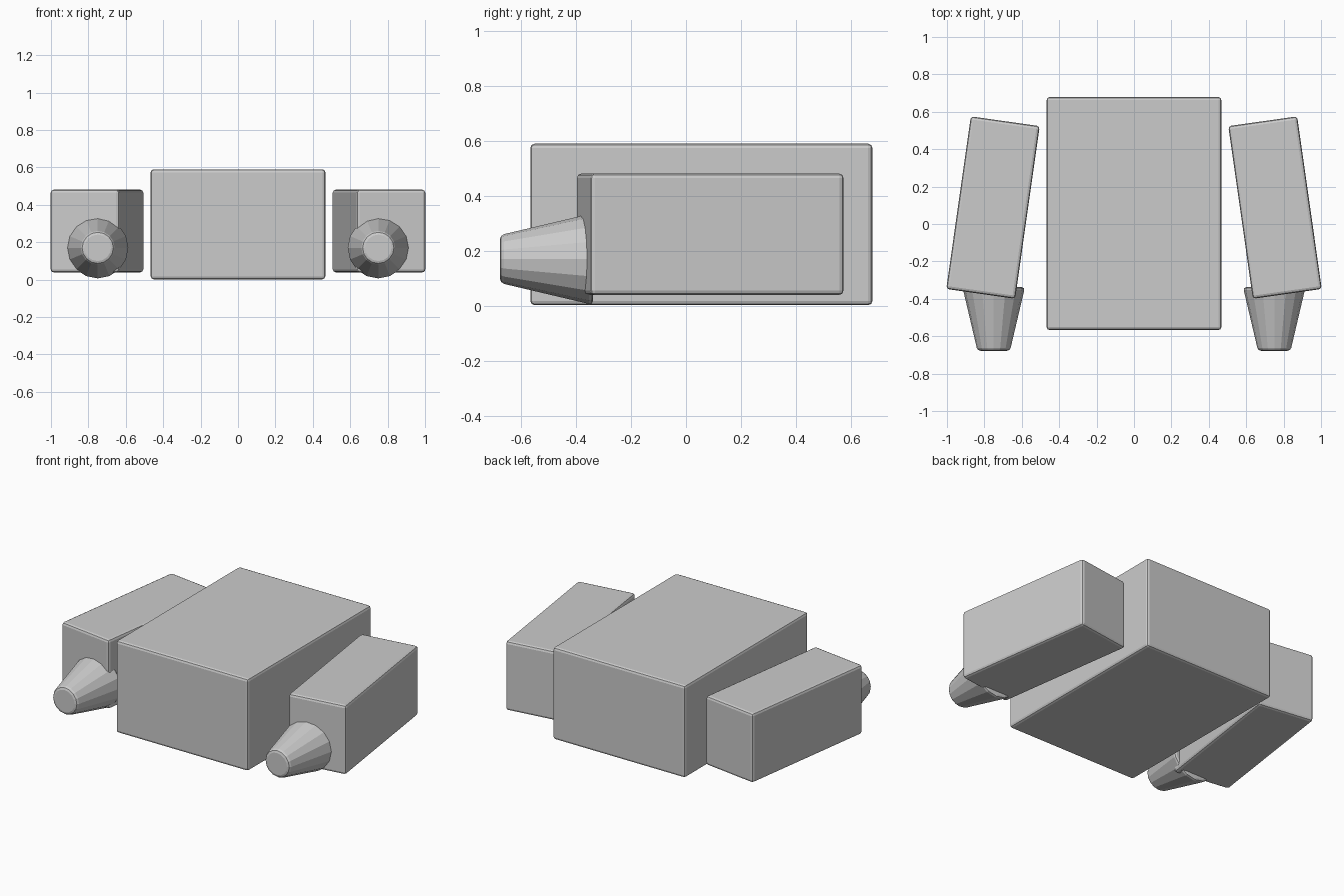
import bpy
from math import radians

if "Cube" in bpy.data.objects:
    bpy.data.objects.remove(bpy.data.objects["Cube"])


def bevel(ob):
    m = ob.modifiers.new("edge_bevel", 'BEVEL')
    m.width = 0.016
    m.segments = 2
    m.limit_method = 'ANGLE'
    m.angle_limit = radians(30)


def box(name, centre, size, turn=0.0):
    bpy.ops.mesh.primitive_cube_add(size=1, location=centre)
    ob = bpy.context.object
    ob.name = name
    ob.scale = size
    bpy.ops.object.transform_apply(location=False, rotation=False, scale=True)
    ob.rotation_euler.z = turn
    bevel(ob)
    return ob


def nozzle(name, centre):
    # tapered cone pointing forward (-y)
    bpy.ops.mesh.primitive_cone_add(vertices=16, radius1=0.167, radius2=0.087,
                                    depth=0.34, location=centre,
                                    rotation=(radians(90), 0, 0))
    ob = bpy.context.object
    ob.name = name
    bevel(ob)
    return ob


# central body
box("body", (0, 0.056, 0.296), (0.934, 1.246, 0.588))

# toed-in side pods, each with a tapered nozzle at the front
for side, s in (("left", -1), ("right", 1)):
    box(side + "_pod", (s * 0.754, 0.088, 0.26), (0.372, 0.932, 0.442), s * radians(8.1))
    nozzle(side + "_nozzle", (s * 0.75, -0.508, 0.17))
